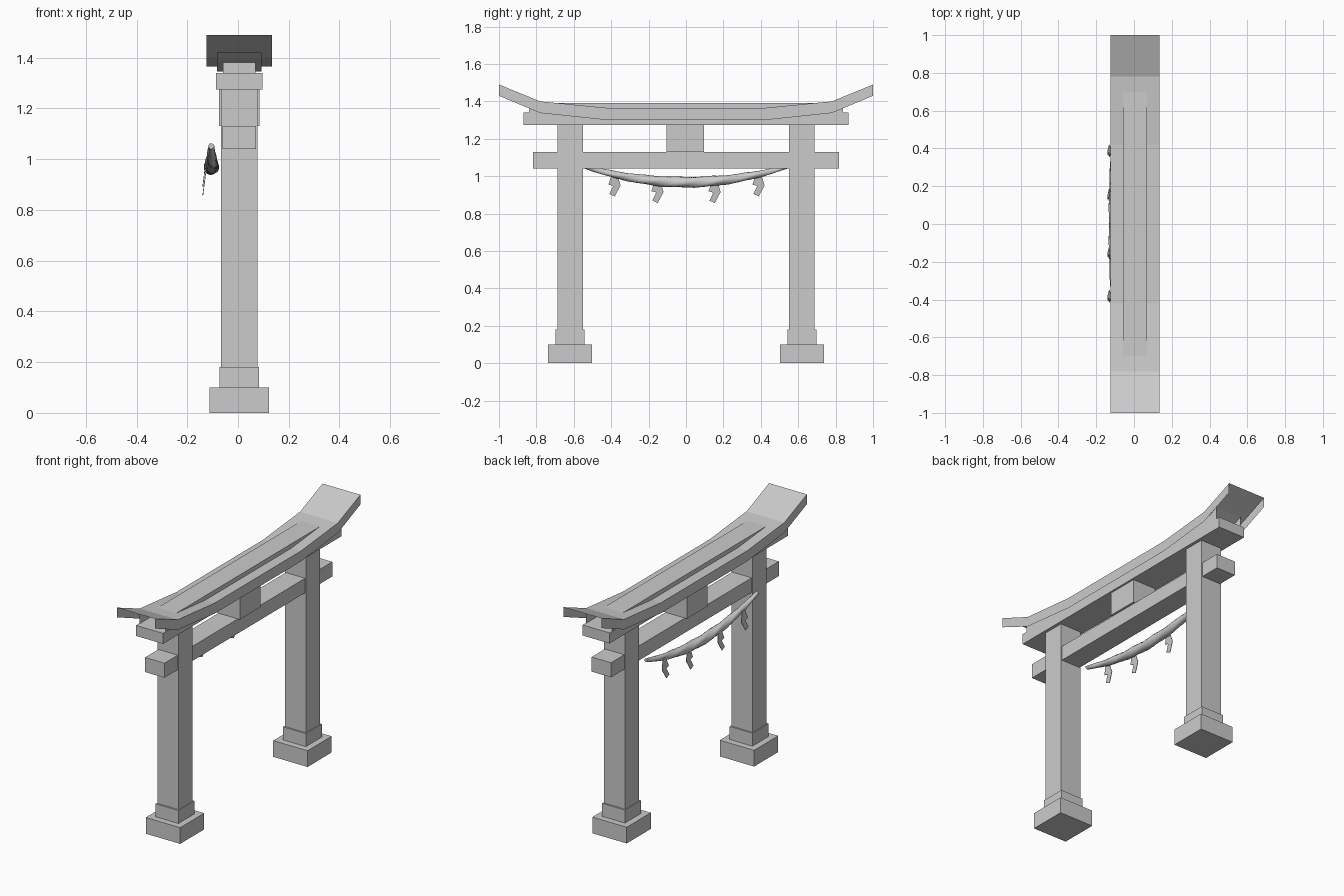
import bpy
import bmesh
from math import sin, cos, pi, tau

cube = bpy.data.objects.get("Cube")
if cube:
    bpy.data.objects.remove(cube, do_unlink=True)

stone = bpy.data.materials.new("plain_grey")
stone.use_nodes = True
grey = (0.6, 0.6, 0.6, 1)
stone.diffuse_color = grey
stone.node_tree.nodes["Principled BSDF"].inputs["Base Color"].default_value = grey

CX = 0.005  # centre line of the gate


def finish(name, bm):
    bmesh.ops.recalc_face_normals(bm, faces=bm.faces)
    mesh = bpy.data.meshes.new(name)
    bm.to_mesh(mesh)
    bm.free()
    mesh.materials.append(stone)
    obj = bpy.data.objects.new(name, mesh)
    bpy.context.scene.collection.objects.link(obj)
    return obj


def box(name, half_x, y, half_y, z0, z1):
    bm = bmesh.new()
    bmesh.ops.create_cube(bm, size=1)
    for v in bm.verts:
        v.co = (CX + v.co.x * 2 * half_x, y + v.co.y * 2 * half_y,
                z0 + (v.co.z + 0.5) * (z1 - z0))
    return finish(name, bm)


def open_cover(name, half_x, half_profile):
    """Curved top with two hanging sides, open below and at the ends.
    The profile rows are y, top z, bottom z and are mirrored in y."""
    rows = [(-y, t, b) for y, t, b in half_profile] + half_profile[::-1]
    bm = bmesh.new()
    rings = []
    for y, top, low in rows:
        points = ((-half_x, low), (-half_x, top), (half_x, top), (half_x, low))
        rings.append([bm.verts.new((CX + x, y, z)) for x, z in points])
    for a, b in zip(rings, rings[1:]):
        for i in range(3):
            bm.faces.new((a[i], a[i + 1], b[i + 1], b[i]))
    # Outward normals point up on the top strip
    obj = finish(name, bm)
    if obj.data.polygons[1].normal.z < 0:
        obj.data.flip_normals()
    return obj


# Posts on stepped feet
for side, y in (("back", 0.62), ("front", -0.62)):
    box(side + "_foot", 0.117, y, 0.117, 0, 0.1)
    box(side + "_collar", 0.078, y, 0.078, 0.1, 0.18)
    box(side + "_post", 0.0725, y, 0.068, 0.18, 1.28)

# Cross beams and centre block
box("tie_beam", 0.066, 0, 0.817, 1.04, 1.13)
box("centre_block", 0.08, -0.003, 0.1, 1.13, 1.28)
box("upper_beam", 0.092, 0, 0.868, 1.275, 1.34)

# Roof covers and raised ridge
open_cover("inner_roof", 0.088,
           [(0.84, 1.42, 1.338), (0.78, 1.392, 1.336), (0.42, 1.345, 1.3)])
open_cover("roof", 0.129,
           [(1.0, 1.49, 1.43), (0.78, 1.4, 1.338), (0.42, 1.365, 1.3)])
box("roof_ridge", 0.064, 0, 0.7, 1.34, 1.392)

# Sagging twisted rope
ROPE_X = -0.105


def rope_z(y):
    return 0.968 + 0.285 * y * y


bm = bmesh.new()
rings, sides, steps = [], 12, 48
for k in range(steps + 1):
    t = k / steps
    y = -0.54 + 1.08 * t
    radius = 0.012 + 0.018 * sin(pi * t)
    ring = []
    for i in range(sides):
        a = tau * i / sides
        r = radius * (0.95 + 0.07 * cos(3 * a))
        turn = a + t * tau * 2
        ring.append(bm.verts.new((ROPE_X + r * cos(turn), y,
                                  rope_z(y) + r * sin(turn))))
    rings.append(ring)
for a, b in zip(rings, rings[1:]):
    for i in range(sides):
        j = (i + 1) % sides
        bm.faces.new((a[i], a[j], b[j], b[i]))
bm.faces.new(rings[0])
bm.faces.new(rings[-1])
rope = finish("rope", bm)
for p in rope.data.polygons:
    p.use_smooth = len(p.vertices) == 4

# Folded paper streamers hanging from the rope
outline = [(-0.012, 0), (0.018, 0), (0.035, -0.06), (0.004, -0.118),
           (-0.025, -0.105), (-0.004, -0.062), (-0.03, -0.055)]
for n, y in enumerate((-0.385, -0.155, 0.15, 0.385)):
    bm = bmesh.new()
    loops = []
    for thick in (0, 0.003):
        loops.append([bm.verts.new((ROPE_X - 0.02 + thick + 0.13 * dz,
                                    y + dy, rope_z(y) + dz))
                      for dy, dz in outline])
        bm.faces.new(loops[-1])
    for i in range(len(outline)):
        j = (i + 1) % len(outline)
        bm.faces.new((loops[0][i], loops[0][j], loops[1][j], loops[1][i]))
    finish("streamer_%d" % (n + 1), bm)
